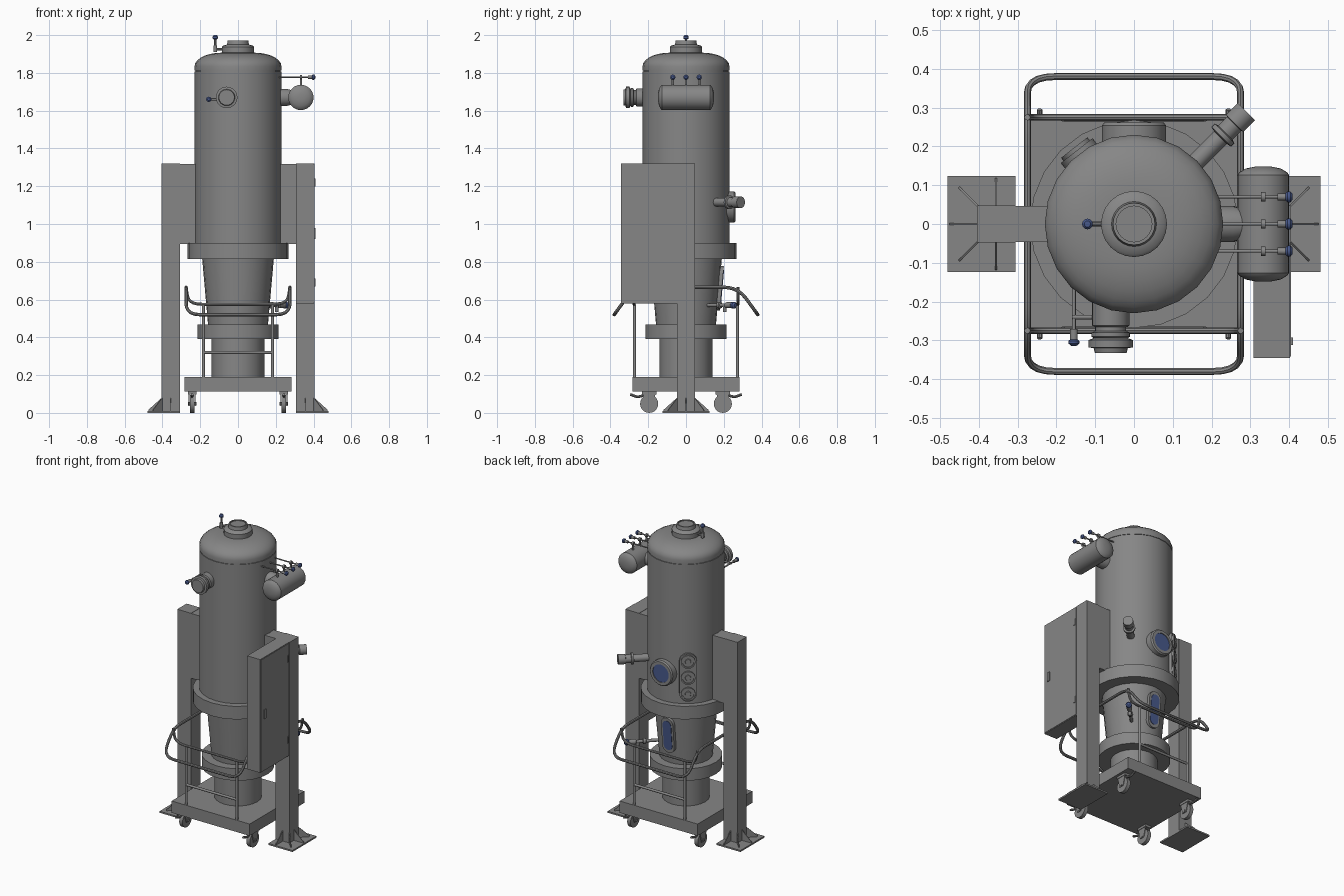
import bpy, bmesh, math
from mathutils import Vector, Matrix

if "Cube" in bpy.data.objects:
    bpy.data.objects.remove(bpy.data.objects["Cube"])


def material(name, rgb):
    m = bpy.data.materials.new(name)
    m.diffuse_color = (*rgb, 1)
    m.use_nodes = True
    m.node_tree.nodes["Principled BSDF"].inputs["Base Color"].default_value = m.diffuse_color
    return m


STEEL = material("steel_grey", (0.24, 0.24, 0.24))
BLUE = material("glass_blue", (0.065, 0.10, 0.26))


def finish(name, bm, mat, loc=(0, 0, 0), direction=(0, 0, 1)):
    """Store a bmesh as an object whose local z points along direction."""
    bmesh.ops.recalc_face_normals(bm, faces=bm.faces)
    me = bpy.data.meshes.new(name)
    q = Vector(direction).to_track_quat('Z', 'Y')
    if tuple(direction) != (0, 0, 1):
        bm.transform(q.to_matrix().to_4x4())
    bm.transform(Matrix.Translation(loc))
    bm.to_mesh(me)
    bm.free()
    me.materials.append(mat)
    ob = bpy.data.objects.new(name, me)
    bpy.context.collection.objects.link(ob)
    return ob


def lathe(name, profile, loc=(0, 0, 0), direction=(0, 0, 1), mat=STEEL, segs=24):
    """Turn (radius, height) points round an axis; both ends are capped."""
    bm = bmesh.new()
    rings = [[bm.verts.new((r * math.cos(2 * math.pi * i / segs), r * math.sin(2 * math.pi * i / segs), h))
              for i in range(segs)] for r, h in profile]
    for a, b in zip(rings, rings[1:]):
        for i in range(segs):
            j = (i + 1) % segs
            bm.faces.new((a[i], a[j], b[j], b[i]))
    bm.faces.new(rings[0][::-1])
    bm.faces.new(rings[-1])
    return finish(name, bm, mat, loc, direction)


def rod(name, a, b, r, mat=STEEL, segs=12):
    d = Vector(b) - Vector(a)
    return lathe(name, [(r, 0), (r, d.length)], a, d, mat, segs)


def box(name, x, y, z):
    bm = bmesh.new()
    bmesh.ops.create_cube(bm, size=1)
    for v in bm.verts:
        v.co = [p[0] + (c + 0.5) * (p[1] - p[0]) for c, p in zip(v.co, (x, y, z))]
    return finish(name, bm, STEEL)


def prism(name, pts, depth, loc, direction, mat=STEEL):
    """Extrude a flat outline along direction (outline y points up)."""
    bm = bmesh.new()
    lo, hi = ([bm.verts.new((x, y, h)) for x, y in pts] for h in (0, depth))
    bm.faces.new(lo)
    bm.faces.new(hi)
    for i in range(len(pts)):
        j = (i + 1) % len(pts)
        bm.faces.new((lo[i], lo[j], hi[j], hi[i]))
    return finish(name, bm, mat, loc, direction)


def obround(r, half):
    """Pill outline: end radius r, arc centres at +-half."""
    arc = [math.pi * i / 10 for i in range(11)]
    return [(r * math.cos(a), half + r * math.sin(a)) for a in arc] + \
           [(-r * math.cos(a), -half - r * math.sin(a)) for a in arc]


def pipe(name, pts, r, bend, closed=False):
    """Bent tube through corner points with rounded corners."""
    pts = [Vector(p) for p in pts]
    path, n = [], len(pts)
    for i, p in enumerate(pts):
        if not closed and i in (0, n - 1):
            path.append(p)
            continue
        u, v = pts[i - 1] - p, pts[(i + 1) % n] - p
        a = p + u.normalized() * min(bend, u.length * 0.48)
        b = p + v.normalized() * min(bend, v.length * 0.48)
        path += [a * (1 - t) ** 2 + p * 2 * t * (1 - t) + b * t * t for t in (0, .2, .4, .6, .8, 1)]
    cu = bpy.data.curves.new(name, 'CURVE')
    cu.dimensions, cu.bevel_depth, cu.bevel_resolution, cu.use_fill_caps = '3D', r, 2, True
    sp = cu.splines.new('POLY')
    sp.points.add(len(path) - 1)
    for q, p in zip(sp.points, path):
        q.co = (*p, 1)
    sp.use_cyclic_u = closed
    cu.materials.append(STEEL)
    ob = bpy.data.objects.new(name, cu)
    bpy.context.collection.objects.link(ob)


def polar(deg, r, z):
    a = math.radians(deg)
    return Vector((r * math.cos(a), r * math.sin(a), z))


# Main vessel: body, domed lid, cap, flanges, cone and pedestal
lathe("vessel_body", [(0.23, 0.88), (0.23, 1.808)])
dome = [(0.085 + 0.145 * math.cos(t), 1.835 + 0.072 * math.sin(t)) for t in [math.pi / 2 * i / 7 for i in range(8)]]
lathe("vessel_lid", [(0.226, 1.80), (0.226, 1.812), (0.23, 1.812)] + dome)
lathe("lid_cap", [(0.085, 1.89), (0.085, 1.937), (0.078, 1.945), (0.058, 1.95), (0.054, 1.972), (0.046, 1.972), (0.046, 1.967)])
lathe("upper_flange", [(0.268, 0.815), (0.268, 0.90)])
lathe("bowl_cone", [(0.158, 0.46), (0.19, 0.82)])
lathe("lower_flange", [(0.215, 0.39), (0.215, 0.468)])
lathe("pedestal", [(0.14, 0.18), (0.14, 0.40)])

# Lid vent valve
pipe("vent_pipe", [(-0.07, 0, 1.925), (-0.12, 0, 1.925), (-0.12, 0, 1.985)], 0.006, 0.01)
rod("vent_collar", (-0.12, 0, 1.91), (-0.12, 0, 1.945), 0.010)
lathe("vent_knob", [(0.009, 0), (0.014, 0.004), (0.014, 0.014), (0.008, 0.022)], (-0.12, 0, 1.978), mat=BLUE, segs=12)

# Columns, brackets and feet with gussets
for s, side in ((-1, "left"), (1, "right")):
    def span(a, b):
        return sorted((s * a, s * b))
    box(side + "_column", span(0.306, 0.405), (-0.048, 0.048), (0, 1.32))
    box(side + "_bracket", span(0.19, 0.306), (-0.046, 0.046), (0.895, 1.318))
    box(side + "_foot_plate", span(0.306, 0.48), (-0.124, 0.124), (0, 0.01))
    for x, y, dx, dy, run in ((0.40, 0, 1, 0, 0.075), (0.356, 0.044, 0, 1, 0.075), (0.356, -0.044, 0, -1, 0.075),
                              (0.40, 0.044, 0.707, 0.707, 0.072), (0.40, -0.044, 0.707, -0.707, 0.072)):
        d = Vector((s * dx, dy, 0))
        n = d.cross(Vector((0, 0, 1)))       # plate normal; outline x axis is Z x n = d
        prism(side + "_gusset", [(0, 0), (run, 0), (run, 0.008), (0, 0.075)], 0.005,
              Vector((s * x, y, 0.008)) - n * 0.0025, n)

# Control cabinet with door, hinges and handle
box("control_cabinet", (0.308, 0.402), (-0.345, -0.047), (0.58, 1.32))
box("cabinet_door", (0.40, 0.405), (-0.342, -0.052), (0.584, 1.316))
for z in (0.69, 1.22):
    box("cabinet_hinge", (0.404, 0.409), (-0.07, -0.058), (z - 0.022, z + 0.022))
box("cabinet_handle", (0.404, 0.410), (-0.312, -0.292), (0.92, 0.98))

# Trolley: deck, casters and guard rails
box("trolley_deck", (-0.282, 0.282), (-0.282, 0.282), (0.113, 0.19))
for sx in (-1, 1):
    for sy in (-1, 1):
        x, y = sx * 0.243, sy * 0.195
        rod("caster_wheel", (x - 0.012, y, 0.048), (x + 0.012, y, 0.048), 0.048, segs=20)
        rod("caster_axle", (x - 0.022, y, 0.048), (x + 0.022, y, 0.048), 0.009)
        for k in (-1, 1):
            prism("caster_fork", [(-0.016, 0.036), (0.016, 0.036), (0.035, 0.105), (-0.035, 0.105)], 0.004,
                  (x + k * 0.017 - 0.002, y, 0), (1, 0, 0))
        box("caster_crown", (x - 0.022, x + 0.022), (y - 0.038, y + 0.038), (0.098, 0.115))
        pipe("caster_brake", [(x, y + sy * 0.02, 0.098), (x, y + sy * 0.06, 0.082), (x, y + sy * 0.1, 0.098)], 0.007, 0.02)
        rod("rail_post", (sx * 0.183, sy * 0.272, 0.18), (sx * 0.183, sy * 0.272, 0.575), 0.008)
loop = [(-.275, -.275, .665), (-.275, -.38, .52), (.275, -.38, .52), (.275, -.275, .665),
        (.275, .275, .665), (.275, .38, .52), (-.275, .38, .52), (-.275, .275, .665)]
pipe("push_rail", loop, 0.009, 0.075, True)
for y in (-0.275, 0.275):
    pipe("rail_cross_bar", [(-.275, y, .665), (-.26, y, .575), (.26, y, .575), (.275, y, .665)], 0.008, 0.07)
    rod("rail_lower_bar", (-0.183, y * 0.99, 0.32), (0.183, y * 0.99, 0.32), 0.008)

# Side receiver tank with neck and three valves
lathe("receiver_tank", [(0.02, -0.148), (0.045, -0.143), (0.062, -0.133), (0.067, -0.126),
                        (0.067, 0.126), (0.062, 0.133), (0.045, 0.143), (0.02, 0.148)], (0.333, 0, 1.67), (0, 1, 0))
lathe("receiver_neck", [(0.046, 0.20), (0.046, 0.255), (0.034, 0.30)], (0, 0, 1.67), (1, 0, 0))
for y in (-0.07, 0, 0.07):
    rod("receiver_valve_pipe", (0.215, y, 1.777), (0.385, y, 1.777), 0.004)
    rod("receiver_valve_stem", (0.333, y, 1.73), (0.333, y, 1.78), 0.006)
    rod("receiver_valve_collar", (0.327, y, 1.777), (0.339, y, 1.777), 0.012)
    rod("receiver_valve_body", (0.37, y, 1.777), (0.395, y, 1.777), 0.009)
    lathe("receiver_valve_knob", [(0.010, 0), (0.014, 0.004), (0.014, 0.012), (0.007, 0.018)],
          (0.391, y, 1.777), (1, 0, 0), BLUE, 12)

# Front port with its small side valve
lathe("front_port", [(0.048, 0.19), (0.048, 0.262), (0.040, 0.266), (0.040, 0.276), (0.050, 0.28), (0.050, 0.29),
                     (0.044, 0.294), (0.057, 0.299), (0.057, 0.318), (0.044, 0.32), (0.041, 0.332)],
      (-0.06, 0, 1.67), (0, -1, 0))
rod("port_valve_pipe", (-0.155, -0.16, 1.66), (-0.155, -0.30, 1.66), 0.005)
rod("port_valve_branch", (-0.16, -0.24, 1.66), (-0.08, -0.24, 1.66), 0.006)
rod("port_valve_body", (-0.155, -0.27, 1.66), (-0.155, -0.30, 1.66), 0.010)
lathe("port_valve_knob", [(0.010, 0), (0.014, 0.003), (0.014, 0.010), (0.007, 0.016)],
      (-0.155, -0.298, 1.66), (0, -1, 0), BLUE, 12)

# Round sight glass at the back
lathe("sight_glass_frame", [(0.083, 0.19), (0.083, 0.254), (0.076, 0.262), (0.058, 0.262), (0.058, 0.254)],
      (0, 0, 1.09), (0, 1, 0))
rod("sight_glass", (0, 0.25, 1.09), (0, 0.257, 1.09), 0.058, BLUE, 24)

# Pill-shaped hatch panel with three raised rings
n = polar(128, 1, 0)
prism("hatch_panel", obround(0.052, 0.105), 0.04, polar(128, 0.20, 1.075), n)
for dz in (-0.105, 0, 0.105):
    lathe("hatch_ring", [(0.043, 0), (0.043, 0.012), (0.034, 0.012), (0.034, 0.005), (0.018, 0.005), (0.016, 0.009)],
          polar(128, 0.238, 1.075 + dz), n)

# Long sight glass on the sloping cone
tilt = Vector((0, 1, -0.089)).normalized()
base = Vector((0, 0.175, 0.66))
prism("cone_window_frame", obround(0.043, 0.075), 0.03, base - tilt * 0.015, tilt)
prism("cone_window_glass", obround(0.030, 0.068), 0.006, base + tilt * 0.012, tilt, BLUE)

# Back-right nozzle and cone sampling valve
d = polar(45, 1, 0)
lathe("back_nozzle", [(0.023, 0.20), (0.023, 0.315), (0.036, 0.318), (0.036, 0.33), (0.026, 0.333), (0.026, 0.365),
                      (0.031, 0.367), (0.031, 0.41)], (0, 0, 1.115), d)
lathe("sampling_valve", [(0.010, 0.14), (0.010, 0.24), (0.017, 0.243), (0.017, 0.258), (0.010, 0.261),
                         (0.010, 0.30), (0.016, 0.303), (0.016, 0.345)], (0, 0, 0.57), d, segs=16)
lathe("sampling_knob", [(0.012, 0), (0.018, 0.006), (0.018, 0.02), (0.010, 0.028)], polar(45, 0.343, 0.57), d, BLUE, 16)
rod("sampling_outlet", polar(45, 0.29, 0.57), polar(45, 0.29, 0.535), 0.010)

# Smooth shading with crisp edges; tubes become meshes
bpy.ops.object.select_all(action='SELECT')
bpy.context.view_layer.objects.active = bpy.data.objects["push_rail"]
bpy.ops.object.convert(target='MESH')
bpy.ops.object.shade_smooth_by_angle(angle=math.radians(35))
